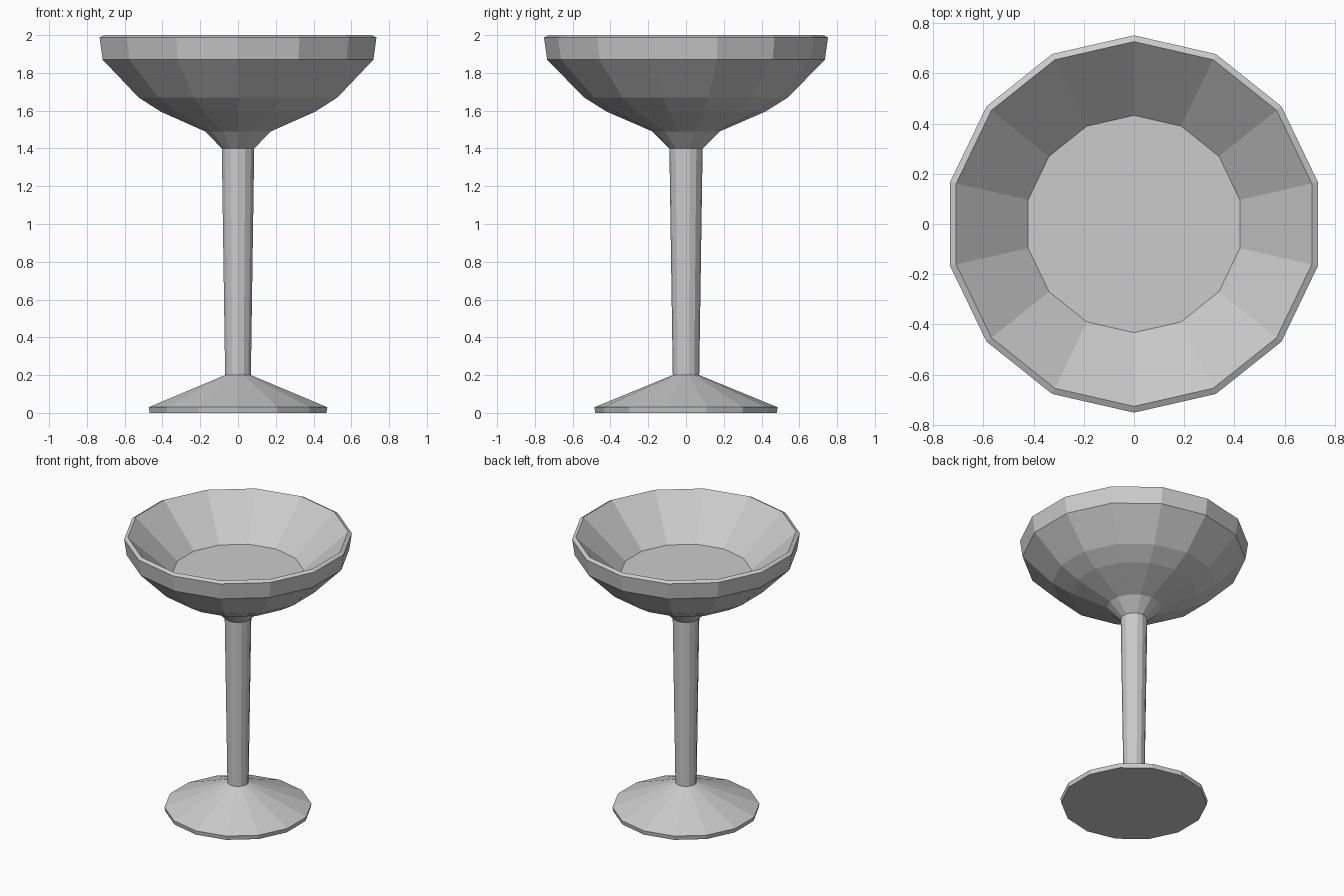
import bpy, bmesh
from math import sin, cos, tau

if "Cube" in bpy.data.objects:
    bpy.data.objects.remove(bpy.data.objects["Cube"])

SIDES = 14


def lathe(name, profile, cap_start=False, cap_end=False):
    """Revolve (radius, z) points, bottom outside first, into a flat-faced part."""
    bm = bmesh.new()
    rings = [[bm.verts.new((r * sin(-tau * i / SIDES), r * cos(tau * i / SIDES), z))
              for i in range(SIDES)] for r, z in profile]
    for low, high in zip(rings, rings[1:]):
        for i in range(SIDES):
            j = (i + 1) % SIDES
            bm.faces.new((low[i], low[j], high[j], high[i]))
    if cap_start:
        bm.faces.new(rings[0][::-1])
    if cap_end:
        bm.faces.new(rings[-1])
    mesh = bpy.data.meshes.new(name)
    bm.to_mesh(mesh)
    bm.free()
    obj = bpy.data.objects.new(name, mesh)
    bpy.context.collection.objects.link(obj)
    return obj


# Foot: thin vertical edge rising in a cone to the stem
lathe("foot", [(0.48, 0), (0.485, 0.03), (0.07, 0.2)], cap_start=True)

# Stem: widens slightly towards the bowl
lathe("stem", [(0.07, 0.2), (0.088, 1.4)])

# Bowl: outer wall, chamfered rim, sloping inside wall and flat floor
lathe("bowl", [(0.088, 1.4), (0.178, 1.49), (0.42, 1.595), (0.54, 1.67),
               (0.735, 1.87), (0.752, 1.987), (0.727, 2.0), (0.433, 1.73)],
      cap_end=True)
